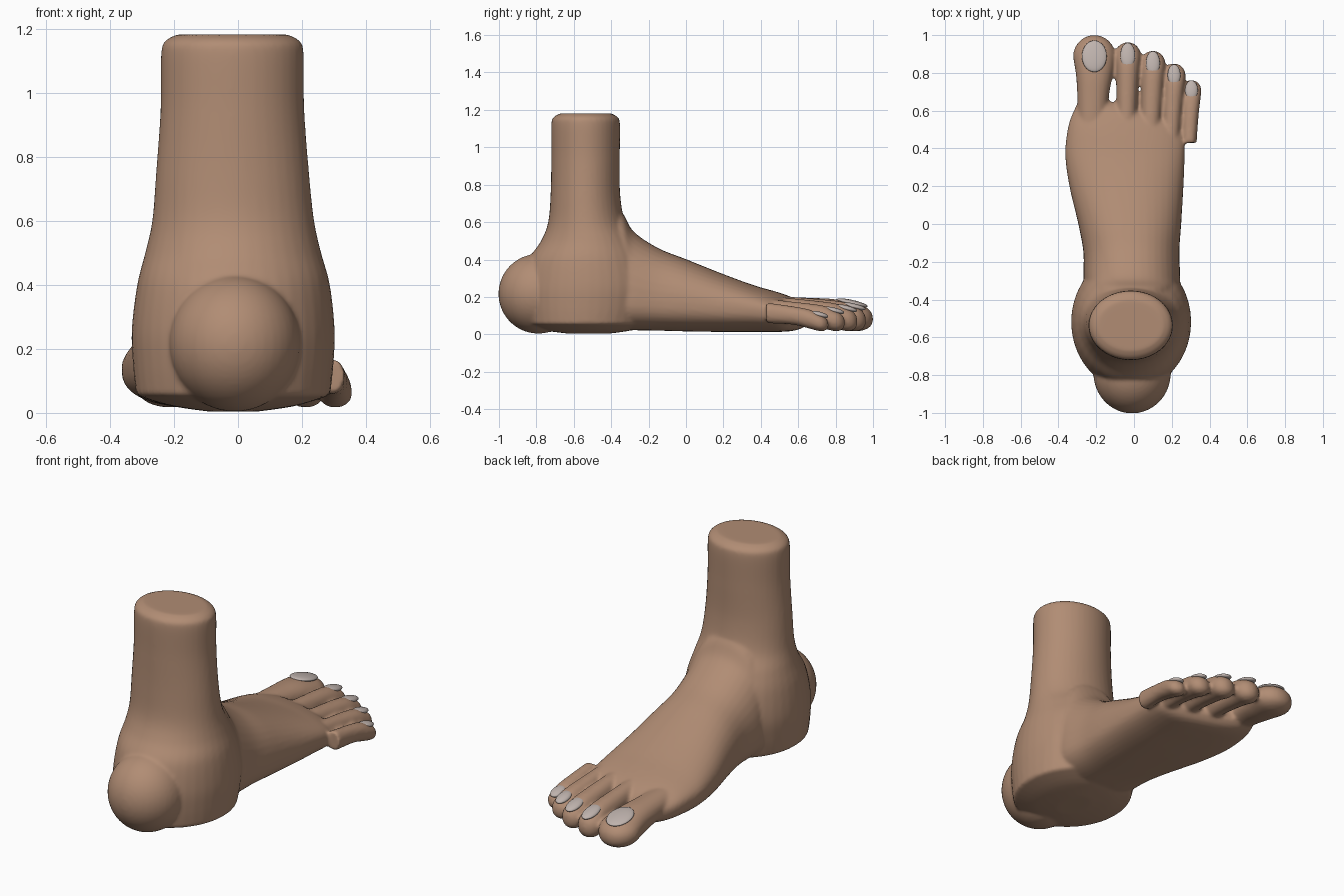
import bpy, bmesh
from math import sin, cos, pi, copysign
from mathutils import Matrix

if "Cube" in bpy.data.objects:
    bpy.data.objects.remove(bpy.data.objects["Cube"])

N = 40


def material(name, rgb):
    m = bpy.data.materials.new(name)
    m.diffuse_color = (*rgb, 1)
    m.use_nodes = True
    m.node_tree.nodes["Principled BSDF"].inputs["Base Color"].default_value = m.diffuse_color
    return m


def dense(rows, n=6):
    """Catmull-Rom resampling of section rows; a repeated row makes a crisp edge."""
    out = [rows[0]]
    for i in range(len(rows) - 1):
        p1, p2 = rows[i], rows[i + 1]
        if p1 == p2:
            continue
        p0, p3 = rows[max(i - 1, 0)], rows[min(i + 2, len(rows) - 1)]
        for k in range(1, n + 1):
            t = k / n
            out.append(tuple(0.5 * (2 * b + (c - a) * t + (2 * a - 5 * b + 4 * c - d) * t * t
                             + (3 * b - a - 3 * c + d) * t ** 3)
                             for a, b, c, d in zip(p0, p1, p2, p3)))
    return out


def loft(bm, rings):
    loops = [[bm.verts.new(p) for p in r] for r in rings]
    faces = [bm.faces.new(loops[0][::-1]), bm.faces.new(loops[-1])]
    for a, b in zip(loops, loops[1:]):
        faces += [bm.faces.new((a[i], a[(i + 1) % N], b[(i + 1) % N], b[i])) for i in range(N)]
    bmesh.ops.recalc_face_normals(bm, faces=faces)


def power(v, e):
    return copysign(abs(v) ** e, v)


def across(y, x0, x1, z0, z1, zw, skew=0, e_low=0.75):
    """Upright section at y: widest at height zw, flatter underneath."""
    pts = []
    for i in range(N):
        c, s = cos(2 * pi * i / N), sin(2 * pi * i / N)
        e = 0.92 if s > 0 else e_low
        x = (x0 + x1) / 2 + (x1 - x0) / 2 * power(c, e)
        z = zw + power(s, e) * ((z1 - zw) if s > 0 else (zw - z0))
        pts.append((x, y - skew * (x + 0.1), z))
    return pts


def level(z, x0, x1, y0, y1):
    """Horizontal oval section at height z."""
    return [((x0 + x1) / 2 + (x1 - x0) / 2 * cos(2 * pi * i / N),
             (y0 + y1) / 2 + (y1 - y0) / 2 * sin(2 * pi * i / N), z) for i in range(N)]


bm = bmesh.new()

# leg and ankle: z, x0, x1, y0, y1
leg = [(0.004, -0.09, 0.06, -0.63, -0.41), (0.022, -0.21, 0.18, -0.76, -0.29),
       (0.055, -0.318, 0.288, -0.86, -0.2), (0.055, -0.318, 0.288, -0.86, -0.2),
       (0.15, -0.328, 0.298, -0.875, -0.17), (0.26, -0.332, 0.302, -0.875, -0.16),
       (0.4, -0.315, 0.287, -0.84, -0.2), (0.5, -0.29, 0.26, -0.775, -0.26),
       (0.6, -0.268, 0.238, -0.737, -0.325), (0.75, -0.256, 0.222, -0.724, -0.352),
       (0.95, -0.242, 0.207, -0.72, -0.354), (1.125, -0.24, 0.205, -0.72, -0.353),
       (1.163, -0.226, 0.191, -0.706, -0.367), (1.182, -0.19, 0.155, -0.67, -0.403)]
loft(bm, [level(*r) for r in dense(leg)])

# heel ball
bmesh.ops.create_uvsphere(bm, u_segments=40, v_segments=24, radius=1,
                          matrix=Matrix.Translation((-0.01, -0.79, 0.217))
                          @ Matrix.Diagonal((0.205, 0.213, 0.213, 1)))

# instep and forefoot: y, x0, x1, z0, z1, zw, skew
instep = [(-0.42, -0.26, 0.23, 0.03, 0.72, 0.2, 0), (-0.34, -0.26, 0.24, 0.025, 0.65, 0.2, 0),
          (-0.28, -0.268, 0.245, 0.022, 0.55, 0.19, 0), (-0.15, -0.268, 0.24, 0.02, 0.462, 0.18, 0),
          (0, -0.295, 0.25, 0.016, 0.402, 0.17, 0), (0.2, -0.342, 0.262, 0.013, 0.322, 0.15, 0),
          (0.36, -0.364, 0.268, 0.013, 0.264, 0.14, 0.04), (0.48, -0.348, 0.268, 0.013, 0.23, 0.13, 0.15),
          (0.56, -0.315, 0.26, 0.016, 0.203, 0.115, 0.22), (0.61, -0.285, 0.25, 0.03, 0.175, 0.11, 0.28),
          (0.64, -0.25, 0.22, 0.06, 0.14, 0.1, 0.3)]
loft(bm, [across(*r) for r in dense(instep)])

# toes: base x, head x, base y, tip y, shaft half width, head radius, base top, head top, nail w, nail l
toes = [(-0.225, -0.21, 0.42, 1.0, 0.082, 0.112, 0.205, 0.17, 0.066, 0.086),
        (-0.042, -0.033, 0.42, 0.962, 0.056, 0.069, 0.212, 0.152, 0.039, 0.069),
        (0.085, 0.1, 0.42, 0.917, 0.056, 0.065, 0.206, 0.142, 0.037, 0.065),
        (0.195, 0.212, 0.42, 0.85, 0.05, 0.061, 0.19, 0.13, 0.034, 0.058),
        (0.293, 0.304, 0.43, 0.762, 0.043, 0.053, 0.17, 0.108, 0.034, 0.053)]
skin = material("skin", (0.44, 0.265, 0.175))
nail_mat = material("nail", (0.52, 0.45, 0.42))

for i, (xb, xh, yb, yt, w, r, tb, th, nw, nl) in enumerate(toes):
    yh, rows = yt - r, []
    low = 0.018

    def add(y, x, half, z0, z1):
        rows.append((y, x - half, x + half, z0, z1, (z0 + z1) / 2))
    add(yb, xb, w * 0.9, 0.06, tb)
    mid = (yb + yh) / 2
    add(mid, (xb + xh) / 2, w, 0.052, tb * 0.62 + th * 0.38 + 0.004)
    add(yh - 0.9 * r, xh, (w + r) / 2, 0.03, th + 0.2 * (tb - th) + 0.012)
    for a in (0, 25, 48, 66, 80, 87):
        c, s = cos(a * pi / 180), sin(a * pi / 180)
        zc, hz = (low + th) / 2 - 0.012 * s, (th - low) / 2
        add(yh + r * s, xh, r * c, zc - hz * c ** 0.85, zc + hz * c ** 0.85)
    loft(bm, [across(*q, 0, 0.92) for q in dense(rows, 4)])

    # nail: thin tilted oval plate on the toe head
    nb = bmesh.new()
    bmesh.ops.create_uvsphere(nb, u_segments=28, v_segments=14, radius=1,
                              matrix=Matrix.Translation((xh, yh, th - 0.002))
                              @ Matrix.Rotation(-0.22, 4, 'X')
                              @ Matrix.Diagonal((nw, nl, 0.016, 1)))
    me = bpy.data.meshes.new(f"toenail_{i + 1}")
    nb.to_mesh(me)
    nb.free()
    me.materials.append(nail_mat)
    me.shade_smooth()
    bpy.context.collection.objects.link(bpy.data.objects.new(f"toenail_{i + 1}", me))

# fuse all the skin volumes into one smooth surface
me = bpy.data.meshes.new("foot")
bm.to_mesh(me)
bm.free()
me.materials.append(skin)
foot = bpy.data.objects.new("foot", me)
bpy.context.collection.objects.link(foot)
fuse = foot.modifiers.new("fuse", 'REMESH')
fuse.mode = 'VOXEL'
fuse.voxel_size = 0.01
fuse.use_smooth_shade = True
soften = foot.modifiers.new("soften", 'SMOOTH')
soften.factor = 0.5
soften.iterations = 6
